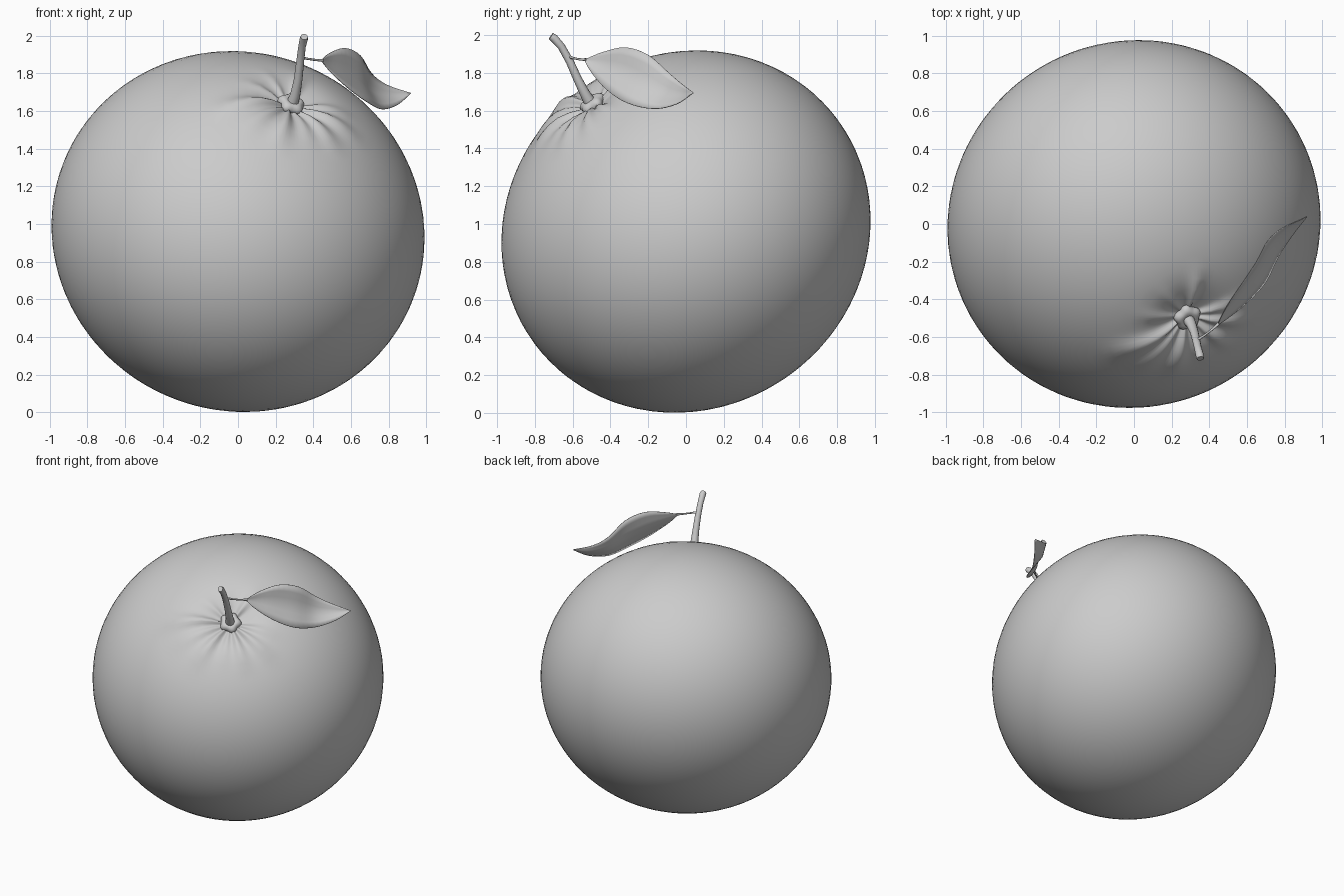
import bpy, bmesh, math
from mathutils import Vector, Matrix

if "Cube" in bpy.data.objects:
    bpy.data.objects.remove(bpy.data.objects["Cube"])

grey = bpy.data.materials.new("plain grey")
grey.use_nodes = True
grey.diffuse_color = (0.6, 0.6, 0.6, 1)
grey.node_tree.nodes["Principled BSDF"].inputs["Base Color"].default_value = (0.6, 0.6, 0.6, 1)

# Tilted frame of the fruit: its axis runs from the core to the stem
axis = Vector((0.32, -0.56, 0.765)).normalized()
up = (Vector((0, 0, 1)) - axis * axis.z).normalized()
side = up.cross(axis)
tilt = Matrix((side, up, axis)).transposed().to_4x4()
core = Vector((0, 0, 0.96))


def finish(bm, name, angle=60):
    bmesh.ops.recalc_face_normals(bm, faces=bm.faces)
    mesh = bpy.data.meshes.new(name)
    bm.to_mesh(mesh)
    bm.free()
    mesh.materials.append(grey)
    obj = bpy.data.objects.new(name, mesh)
    bpy.context.collection.objects.link(obj)
    bpy.ops.object.select_all(action='DESELECT')
    obj.select_set(True)
    bpy.context.view_layer.objects.active = obj
    bpy.ops.object.shade_smooth_by_angle(angle=math.radians(angle))
    return obj


def tube(name, points, radii, sides=10):
    """Round tube swept through the points, with capped ends."""
    pts = [Vector(p) for p in points]
    bm = bmesh.new()
    rings = []
    for i, (p, r) in enumerate(zip(pts, radii)):
        along = (pts[min(i + 1, len(pts) - 1)] - pts[max(i - 1, 0)]).normalized()
        a = along.cross(Vector((0.8, 0.6, 0.1))).normalized()
        b = along.cross(a)
        rings.append([bm.verts.new(p + r * (a * math.cos(t) + b * math.sin(t)))
                      for t in (math.tau * k / sides for k in range(sides))])
    for low, high in zip(rings, rings[1:]):
        for k in range(sides):
            n = (k + 1) % sides
            bm.faces.new((low[k], low[n], high[n], high[k]))
    bm.faces.new(rings[0])
    bm.faces.new(rings[-1])
    return finish(bm, name)


# Fruit: flattened sphere with a dimple and puckered ridges round the stem
# Each ridge: angle round the stem in degrees, reach, height
ridges = [(180, 0.5, 0.035), (205, 0.45, 0.02), (235, 0.42, 0.03), (265, 0.35, 0.018),
          (290, 0.4, 0.028), (320, 0.42, 0.03), (345, 0.35, 0.022), (55, 0.32, 0.025),
          (100, 0.28, 0.012), (140, 0.3, 0.015)]
bm = bmesh.new()
bmesh.ops.create_uvsphere(bm, u_segments=96, v_segments=48, radius=1)
for v in bm.verts:
    d = v.co.normalized()
    phi = math.acos(max(-1, min(1, d.z)))
    theta = math.atan2(d.y, d.x)
    lift = -0.07 * math.exp(-(phi / 0.17) ** 2)
    for deg, reach, height in ridges:
        if 0.04 < phi < reach:
            off = math.remainder(theta - math.radians(deg), math.tau)
            fade = math.sin(math.pi * (phi / reach) ** 0.7)
            lift += height * fade * math.exp(-(off / 0.17) ** 2)
    v.co = Vector((d.x * 0.998, d.y * 0.998, d.z * 0.93)) + d * lift
bm.transform(Matrix.Translation(core) @ tilt)
finish(bm, "fruit")

# Calyx: lobed button with a sunken middle
bm = bmesh.new()
bmesh.ops.create_uvsphere(bm, u_segments=30, v_segments=14, radius=1)
for v in bm.verts:
    r = math.hypot(v.co.x, v.co.y)
    lobe = 1 + 0.1 * r * math.cos(5 * math.atan2(v.co.y, v.co.x))
    sink = 0.022 * max(0, 1 - r / 0.7) if v.co.z > 0 else 0
    v.co = Vector((v.co.x * 0.07 * lobe, v.co.y * 0.07 * lobe, v.co.z * 0.042 - sink))
bm.transform(Matrix.Translation(core + axis * 0.885) @ tilt)
finish(bm, "calyx")

# Stem and leaf stalk
tube("stem", [(0.285, -0.5, 1.63), (0.305, -0.535, 1.69), (0.32, -0.575, 1.77),
              (0.33, -0.615, 1.86), (0.34, -0.66, 1.94), (0.35, -0.7, 1.985),
              (0.352, -0.715, 1.995)],
     [0.034, 0.027, 0.023, 0.021, 0.02, 0.022, 0.019], 12)
tube("leaf_stalk", [(0.33, -0.62, 1.885), (0.37, -0.595, 1.878), (0.41, -0.565, 1.872),
                    (0.45, -0.53, 1.87)], [0.009, 0.006, 0.006, 0.008], 8)

# Leaf: two edges joined through a sunken midrib
base, tip = (0.44, -0.54, 1.87), (0.92, 0.04, 1.695)
upper = [base, (0.49, -0.44, 1.91), (0.57, -0.32, 1.935), (0.65, -0.2, 1.895),
         (0.71, -0.09, 1.8), (0.79, -0.02, 1.74), tip]
lower = [base, (0.5, -0.5, 1.8), (0.6, -0.42, 1.71), (0.7, -0.31, 1.64),
         (0.77, -0.17, 1.61), (0.85, -0.05, 1.635), tip]


def smooth_path(points, per=4):
    """Catmull-Rom curve through the points."""
    p = [Vector(q) for q in points]
    p = [2 * p[0] - p[1]] + p + [2 * p[-1] - p[-2]]
    out = []
    for i in range(1, len(p) - 2):
        a, b, c, d = p[i - 1:i + 3]
        for k in range(per):
            t = k / per
            out.append(0.5 * (2 * b + (c - a) * t + (2 * a - 5 * b + 4 * c - d) * t * t
                              + (3 * b - a - 3 * c + d) * t ** 3))
    return out + [p[-2]]


bm = bmesh.new()
rows = []
back = Vector((-0.65, 0.6, -0.3))
steps = 6
for a, b in zip(smooth_path(upper), smooth_path(lower)):
    width = (a - b).length
    rows.append([bm.verts.new(a.lerp(b, k / steps)
                 + back * width * 0.12 * (1 - abs(2 * k / steps - 1)))
                 for k in range(steps + 1)])
for r, s in zip(rows, rows[1:]):
    for k in range(steps):
        bm.faces.new((r[k], r[k + 1], s[k + 1], s[k]))
bmesh.ops.remove_doubles(bm, verts=bm.verts, dist=0.0005)
leaf = finish(bm, "leaf")
thick = leaf.modifiers.new("thickness", 'SOLIDIFY')
thick.thickness = 0.004
thick.offset = 0
